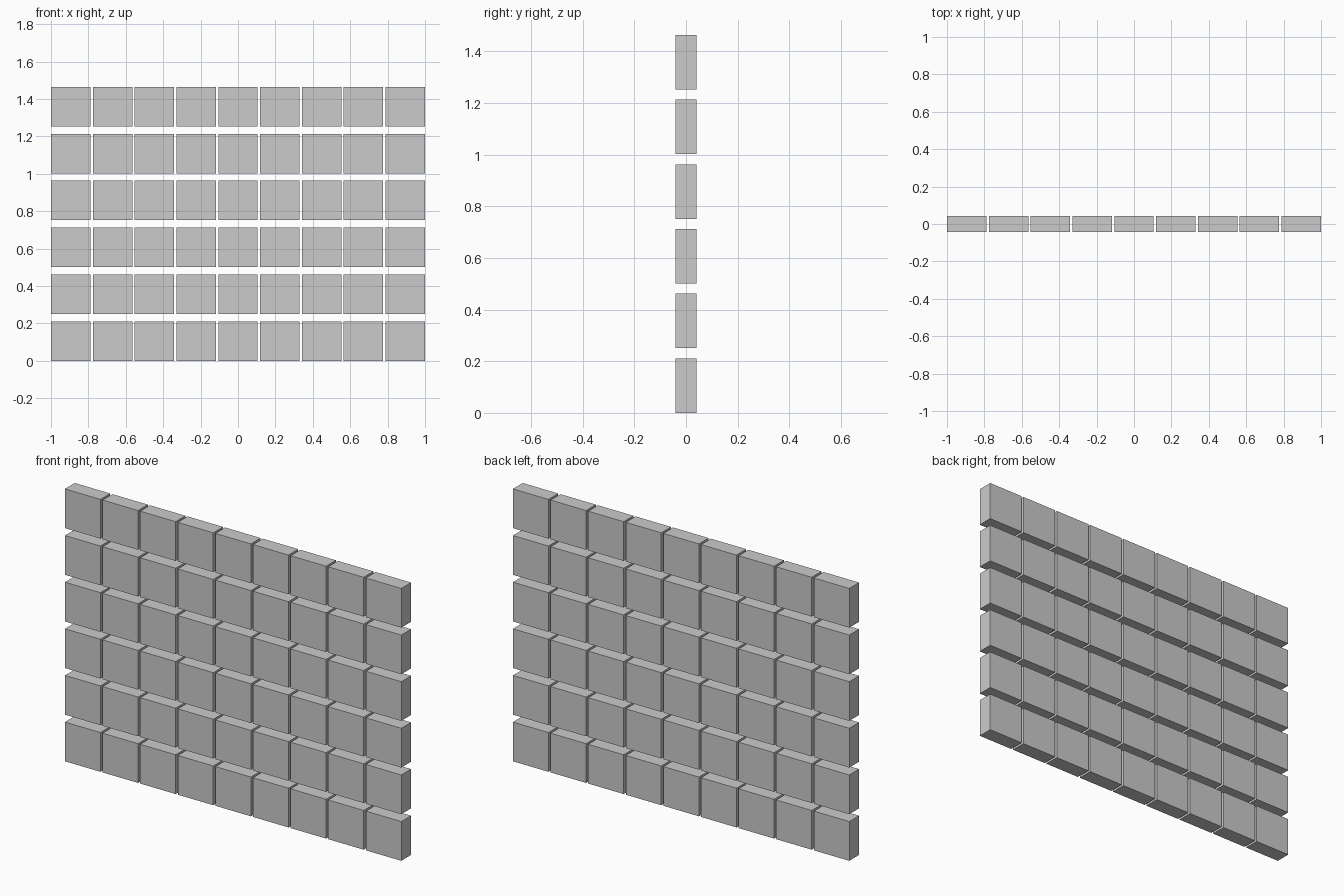
import bpy

if "Cube" in bpy.data.objects:
    bpy.data.objects.remove(bpy.data.objects["Cube"])

COLS, ROWS = 9, 6
SIDE, DEPTH = 0.211, 0.083           # square block face and thickness
PITCH_X = (2.0 - SIDE) / (COLS - 1)  # narrow vertical joints
PITCH_Z = 0.2506                     # wider horizontal joints


def add_block(name, x, z):
    bpy.ops.mesh.primitive_cube_add(size=1, location=(x, 0, z))
    block = bpy.context.object
    block.name = name
    block.scale = (SIDE, DEPTH, SIDE)
    bpy.ops.object.transform_apply(location=False, rotation=False, scale=True)


# Wall of separate blocks, bottom row standing on the ground
for row in range(ROWS):
    for col in range(COLS):
        add_block(f"block_row{row + 1}_column{col + 1}",
                  (col - (COLS - 1) / 2) * PITCH_X,
                  SIDE / 2 + row * PITCH_Z)
